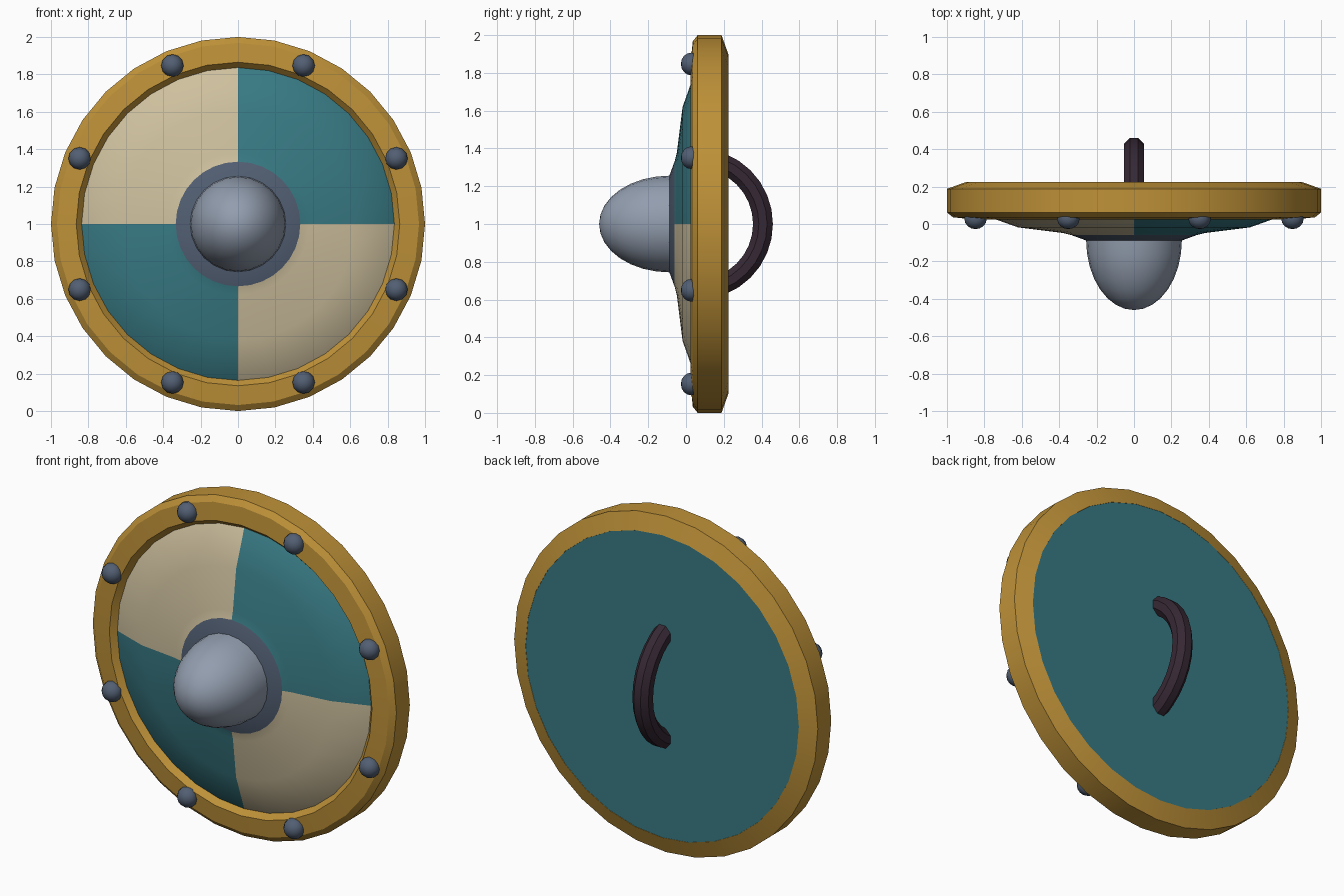
import bpy, bmesh, math
from mathutils import Vector

if "Cube" in bpy.data.objects:
    bpy.data.objects.remove(bpy.data.objects["Cube"])


def material(name, rgb):
    lin = [(c / 255 / 12.92) if c < 11 else ((c / 255 + 0.055) / 1.055) ** 2.4 for c in rgb]
    m = bpy.data.materials.new(name)
    m.diffuse_color = (*lin, 1)
    m.use_nodes = True
    m.node_tree.nodes["Principled BSDF"].inputs["Base Color"].default_value = m.diffuse_color
    return m


TEAL = material("teal paint", (56, 122, 132))
TAN = material("cream paint", (206, 192, 158))
GOLD = material("gold rim", (190, 145, 56))
STEEL = material("light steel", (146, 157, 174))
DARK = material("dark steel", (82, 95, 115))
LEATHER = material("dark leather", (54, 40, 52))


def finish(name, bm, mats, angle=30):
    bmesh.ops.recalc_face_normals(bm, faces=bm.faces[:])
    me = bpy.data.meshes.new(name)
    bm.to_mesh(me)
    bm.free()
    for m in mats:
        me.materials.append(m)
    ob = bpy.data.objects.new(name, me)
    bpy.context.collection.objects.link(ob)
    bpy.ops.object.select_all(action='DESELECT')
    ob.select_set(True)
    bpy.context.view_layer.objects.active = ob
    bpy.ops.object.shade_smooth_by_angle(angle=math.radians(angle))
    return ob


def skin(bm, rings, closed=False):
    """Join consecutive vertex rings with quads (triangles at poles)."""
    pairs = list(zip(rings, rings[1:]))
    if closed:
        pairs.append((rings[-1], rings[0]))
    for a, b in pairs:
        n = max(len(a), len(b))
        for i in range(n):
            j = (i + 1) % n
            vs = [a[i % len(a)], a[j % len(a)], b[j % len(b)], b[i % len(b)]]
            bm.faces.new(list(dict.fromkeys(vs)))


def lathe(profile, sides, closed=False):
    """Spin (radius, y) points around the shield axis at z = 1."""
    bm = bmesh.new()
    rings = []
    for r, y in profile:
        if r == 0:
            rings.append([bm.verts.new((0, y, 1))])
        else:
            rings.append([bm.verts.new((r * math.cos(t), y, 1 + r * math.sin(t)))
                          for t in (2 * math.pi * i / sides for i in range(sides))])
    skin(bm, rings, closed)
    return bm


# Board: domed front in painted quarters, dark steel collar, flat teal back
bm = lathe([(0, -.09), (.25, -.09), (.333, -.06), (.38, -.048), (.62, -.018),
            (.84, .06), (.88, .1), (.9, .223), (0, .223)], 32)
for f in bm.faces:
    c = f.calc_center_median()
    if c.y < .15:
        if math.hypot(c.x, c.z - 1) < .32:
            f.material_index = 2
        elif c.x * (c.z - 1) < 0:
            f.material_index = 1
finish("shield_board", bm, [TEAL, TAN, DARK])

# Rim
finish("rim", lathe([(.835, .06), (.865, .025), (.968, .036), (1, .062), (1, .188),
                     (.9, .224), (.85, .12)], 32, True), [GOLD])

# Boss
prof = [(.256 * math.cos(a), -.085 - .375 * math.sin(a))
        for a in (math.pi / 2 * i / 8 for i in range(8))]
finish("boss", lathe(prof + [(0, -.46)], 24), [STEEL])

# Rivets on the rim
for k in range(8):
    t = math.radians(22.5 + 45 * k)
    bm = bmesh.new()
    bmesh.ops.create_uvsphere(bm, u_segments=12, v_segments=8, radius=.06)
    for v in bm.verts:
        x, y, z = v.co
        v.co = Vector((x + .917 * math.cos(t), -z * .92 + .028, y + 1 + .917 * math.sin(t)))
    finish(f"rivet_{k + 1}", bm, [DARK])

# Handle: octagonal tube along an arc, ends sunk in the board
bm = bmesh.new()
rings = []
for i in range(13):
    a = math.radians(-68 + 136 * i / 12)
    ring = []
    for s in range(8):
        b = math.radians(22.5 + 45 * s)
        r = .3475 + .057 * math.cos(b)
        ring.append(bm.verts.new((.057 * math.sin(b), .06 + r * math.cos(a), 1 + r * math.sin(a))))
    rings.append(ring)
skin(bm, rings)
bm.faces.new(rings[0])
bm.faces.new(rings[-1])
finish("handle", bm, [LEATHER])
